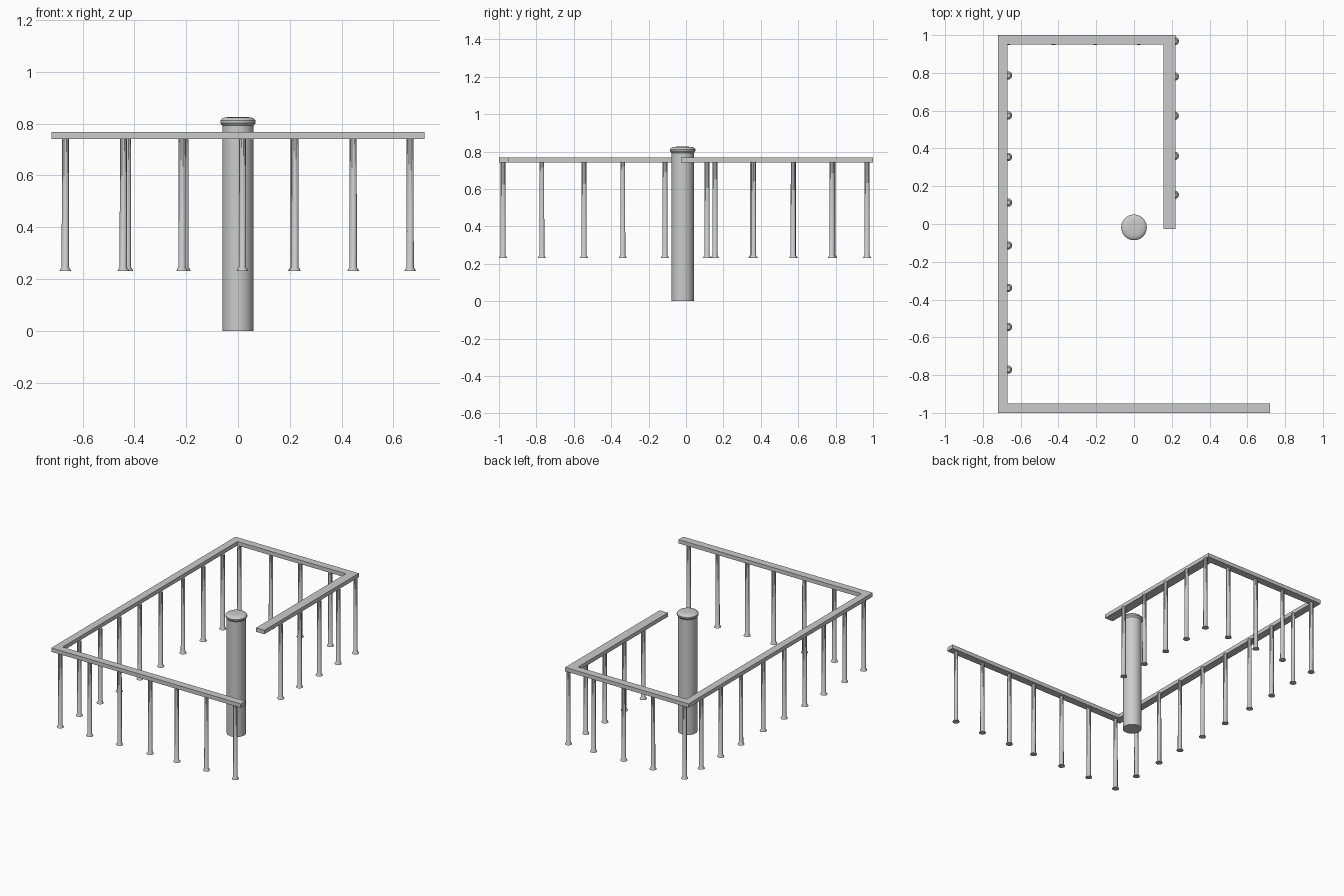
import bpy, bmesh, math

if "Cube" in bpy.data.objects:
    bpy.data.objects.remove(bpy.data.objects["Cube"])

def make_object(name, bm):
    bmesh.ops.recalc_face_normals(bm, faces=bm.faces)
    me = bpy.data.meshes.new(name)
    bm.to_mesh(me)
    bm.free()
    ob = bpy.data.objects.new(name, me)
    bpy.context.collection.objects.link(ob)
    return ob

def lathe(name, profile, sides, loc, smooth=False):
    """Closed turned solid from (radius, height) pairs."""
    bm = bmesh.new()
    rings = []
    for r, z in profile:
        rings.append([bm.verts.new((r * math.cos(2 * math.pi * i / sides),
                                    r * math.sin(2 * math.pi * i / sides), z))
                      for i in range(sides)])
    for a, b in zip(rings, rings[1:]):
        for i in range(sides):
            j = (i + 1) % sides
            bm.faces.new((a[i], a[j], b[j], b[i]))
    bm.faces.new(rings[0])
    bm.faces.new(rings[-1])
    ob = make_object(name, bm)
    ob.location = loc
    if smooth:
        bpy.ops.object.select_all(action='DESELECT')
        bpy.context.view_layer.objects.active = ob
        ob.select_set(True)
        bpy.ops.object.shade_smooth_by_angle(angle=math.radians(35))
    return ob

# Handrail: one mitred strip around four sides, (outer, inner) corner pairs
Z0, Z1 = 0.741, 0.768
pairs = [((0.72, -1.0), (0.72, -0.949)),
         ((-0.72, -1.0), (-0.669, -0.949)),
         ((-0.72, 1.0), (-0.669, 0.949)),
         ((0.219, 1.0), (0.156, 0.949)),
         ((0.219, -0.027), (0.156, -0.027))]
bm = bmesh.new()
sections = [[bm.verts.new((*o, Z0)), bm.verts.new((*o, Z1)),
             bm.verts.new((*i, Z1)), bm.verts.new((*i, Z0))] for o, i in pairs]
for a, b in zip(sections, sections[1:]):
    for k in range(4):
        n = (k + 1) % 4
        bm.faces.new((a[k], a[n], b[n], b[k]))
bm.faces.new(sections[0])
bm.faces.new(sections[-1])
make_object("handrail", bm)

# Balusters with flared feet
foot_profile = [(0.0225, 0.23), (0.0215, 0.234), (0.014, 0.246), (0.0135, Z0 + 0.002)]
rows = {
    "front_baluster": [(x, -0.978) for x in (-0.667, -0.443, -0.216, 0.017, 0.22, 0.445, 0.665)],
    "left_baluster": [(-0.667, y) for y in (-0.771, -0.545, -0.338, -0.113, 0.113, 0.355, 0.575, 0.787)],
    "back_baluster": [(x, 0.968) for x in (-0.667, -0.427, -0.205, 0.025, 0.216)],
    "right_baluster": [(0.216, y) for y in (0.155, 0.361, 0.573, 0.78)],
}
for name, points in rows.items():
    for x, y in points:
        lathe(name, foot_profile, 10, (x, y, 0), True)

# Newel column with a rounded cap
lathe("newel_column", [(0.06, 0), (0.06, 0.797)], 32, (0, -0.018, 0), True)
lathe("newel_cap", [(0.058, 0.790), (0.063, 0.796), (0.068, 0.803), (0.068, 0.812),
                    (0.062, 0.819), (0.052, 0.824), (0.03, 0.826)], 32, (0, -0.018, 0), True)
